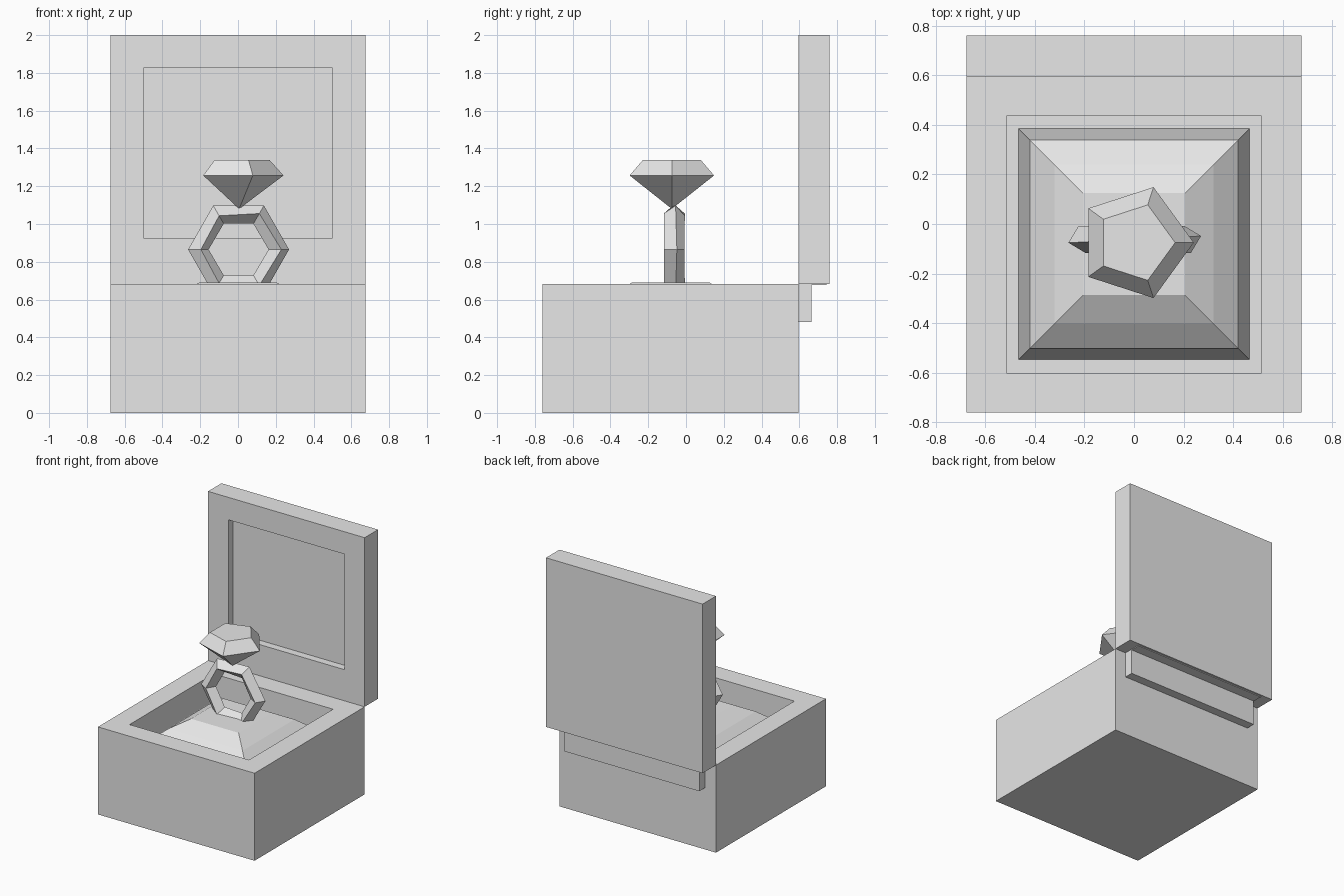
import bpy
import bmesh
from math import sin, cos, tau, radians
from mathutils import Vector

default_cube = bpy.data.objects.get("Cube")
if default_cube:
    bpy.data.objects.remove(default_cube, do_unlink=True)

# One shared colour
GREY = (0.8, 0.8, 0.8, 1.0)
grey = bpy.data.materials.new("light_grey")
grey.use_nodes = True
grey.diffuse_color = GREY
grey.node_tree.nodes["Principled BSDF"].inputs["Base Color"].default_value = GREY


def rect_z(half_x, y0, y1, z):
    """Horizontal rectangle ring."""
    return [(-half_x, y0, z), (half_x, y0, z), (half_x, y1, z), (-half_x, y1, z)]


def rect_y(half_x, z0, z1, y):
    """Upright rectangle ring."""
    return [(-half_x, y, z0), (half_x, y, z0), (half_x, y, z1), (-half_x, y, z1)]


def polygon_z(sides, radius, centre, z):
    return [(centre[0] + radius * cos(tau * i / sides),
             centre[1] + radius * sin(tau * i / sides), z) for i in range(sides)]


def loft(name, rings, start_cap=True, end_cap=True, closed=False):
    """Skin a list of rings into a flat-shaded mesh object."""
    bm = bmesh.new()
    loops = [[bm.verts.new(p) for p in ring] for ring in rings]
    pairs = list(zip(loops, loops[1:]))
    if closed:
        pairs.append((loops[-1], loops[0]))
    for a, b in pairs:
        n = len(a)
        for i in range(n):
            j = (i + 1) % n
            bm.faces.new((a[i], a[j], b[j], b[i]))
    if start_cap and not closed:
        bm.faces.new(loops[0][::-1])
    if end_cap and not closed:
        bm.faces.new(loops[-1])
    bmesh.ops.remove_doubles(bm, verts=bm.verts, dist=0.0005)
    bmesh.ops.recalc_face_normals(bm, faces=bm.faces)
    mesh = bpy.data.meshes.new(name)
    bm.to_mesh(mesh)
    bm.free()
    mesh.materials.append(grey)
    obj = bpy.data.objects.new(name, mesh)
    bpy.context.collection.objects.link(obj)
    return obj


# Box base with a square well
HALF_WIDTH, FRONT, SEAM, BACK, RIM, TOP = 0.675, -0.76, 0.595, 0.76, 0.682, 2.0
FLOOR = 0.3
loft("box_base", [
    rect_z(HALF_WIDTH, FRONT, SEAM, 0),
    rect_z(HALF_WIDTH, FRONT, SEAM, RIM),
    rect_z(0.515, -0.6, 0.435, RIM),
    rect_z(0.515, -0.6, 0.435, FLOOR),
])

# Stepped cushion filling the well
CUSHION_Y = -0.081
loft("cushion", [
    rect_z(h, CUSHION_Y - h, CUSHION_Y + h, z)
    for h, z in ((0.465, FLOOR), (0.42, 0.545), (0.32, 0.625), (0.205, 0.69))
], start_cap=False)

# Open lid with a shallow recess facing the front
loft("lid", [
    rect_y(HALF_WIDTH, RIM, TOP, BACK),
    rect_y(HALF_WIDTH, RIM, TOP, SEAM),
    rect_y(0.5, 0.925, 1.825, SEAM),
    rect_y(0.5, 0.925, 1.825, SEAM + 0.06),
])

# Hinge: upright leaf on the base and a thin leaf under the lid
loft("hinge_base_leaf", [rect_z(0.58, SEAM, 0.665, z) for z in (0.48, 0.676)])
loft("hinge_lid_leaf", [rect_z(0.58, SEAM, 0.745, z) for z in (0.676, RIM)])

# Faceted ring band: six segments with a slightly twisting square section
BAND_CENTRE = Vector((0.003, -0.062, 0.865))


def band_section(angle, radius=0.213, thickness=0.056, sides=4):
    outward = Vector((cos(angle), 0, sin(angle)))
    twist = radians(14) * cos(angle)
    points = []
    for k in range(sides):
        t = twist + tau * k / sides
        points.append(BAND_CENTRE + outward * (radius + thickness * cos(t))
                      + Vector((0, thickness * sin(t), 0)))
    return points


loft("ring_band", [band_section(tau * i / 6) for i in range(6)], closed=True)

# Five-sided gem standing on its point
GEM_CENTRE = (0.006, -0.075)
loft("gem", [
    polygon_z(5, r, GEM_CENTRE, z)
    for r, z in ((0.0001, 1.08), (0.235, 1.257), (0.16, 1.34))
], start_cap=False)
